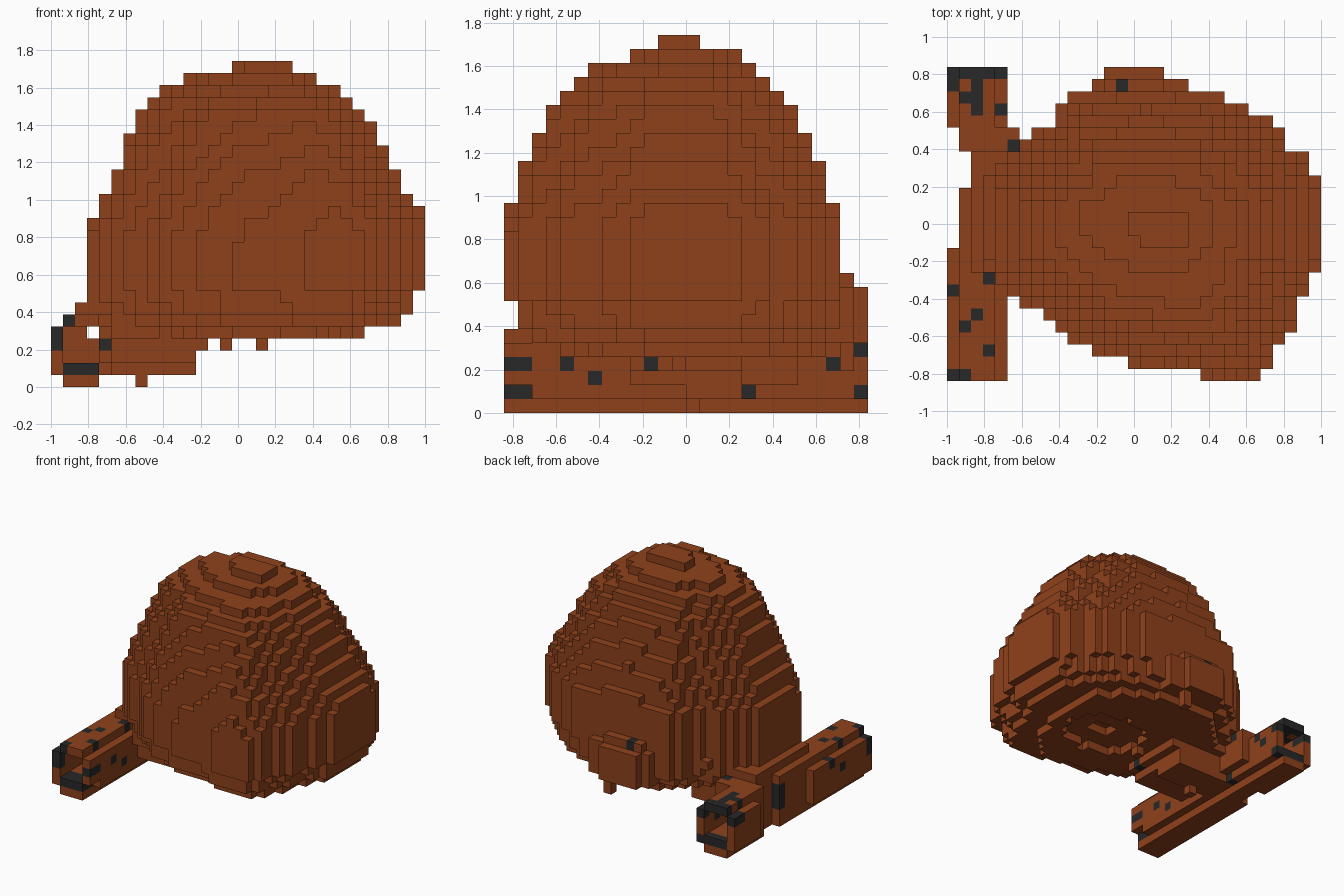
import bpy
import bmesh
from mathutils import Vector

default_cube = bpy.data.objects.get("Cube")
if default_cube:
    bpy.data.objects.remove(default_cube, do_unlink=True)

CELL = 2 / 31
ORIGIN = Vector((-1, -13 * CELL, 0))


def make_material(name, colour):
    material = bpy.data.materials.new(name)
    material.use_nodes = True
    material.diffuse_color = colour
    material.node_tree.nodes["Principled BSDF"].inputs["Base Color"].default_value = colour
    return material


MATERIALS = [make_material("brown", (0.272, 0.053, 0.011, 1)),
             make_material("charcoal", (0.021, 0.021, 0.022, 1))]


def block(xs, ys, zs):
    """All cells of a box, each range given as (start, end)."""
    return {(i, j, k) for i in range(*xs) for j in range(*ys) for k in range(*zs)}


def build(name, cells, solid, dark=()):
    """Make one mesh from the outer faces of a set of cells."""
    bm = bmesh.new()
    corners = {}

    def corner(point):
        if point not in corners:
            corners[point] = bm.verts.new(ORIGIN + Vector(point) * CELL)
        return corners[point]

    for cell in sorted(cells):
        for axis in range(3):
            for side in (0, 1):
                neighbour = list(cell)
                neighbour[axis] += 2 * side - 1
                if tuple(neighbour) in solid:
                    continue
                u, v = (axis + 1) % 3, (axis + 2) % 3
                loop = []
                for du, dv in ((0, 0), (1, 0), (1, 1), (0, 1)):
                    point = list(cell)
                    point[axis] += side
                    point[u] += du
                    point[v] += dv
                    loop.append(corner(tuple(point)))
                face = bm.faces.new(loop if side else loop[::-1])
                face.material_index = int(cell in dark)
    mesh = bpy.data.meshes.new(name)
    bm.to_mesh(mesh)
    bm.free()
    for material in MATERIALS:
        mesh.materials.append(material)
    obj = bpy.data.objects.new(name, mesh)
    bpy.context.collection.objects.link(obj)


def interpolate(table, key):
    """Blend the rows of a table that is sorted by its first column."""
    for low, high in zip(table, table[1:]):
        if low[0] <= key <= high[0]:
            t = (key - low[0]) / (high[0] - low[0])
            return [a + (b - a) * t for a, b in zip(low[1:], high[1:])]


# Widest outline of the mound: left and right end of each row, front to back
ROWS = [(21, 26), (15, 27), (12, 27), (10, 28), (9, 29), (8, 29), (6, 29),
        (5, 30), (4, 30)] + [(3, 31)] * 8 + [
        (4, 30), (5, 30), (6, 28), (8, 28), (9, 27), (9, 25), (10, 23)]
OUTLINE = [(-0.1, 23.5, 23.5)]
OUTLINE += [(j + 0.5, left, right) for j, (left, right) in enumerate(ROWS)]
OUTLINE += [(24.1, 16, 16)]

# Mound profile: layer, then its left, right, front and back limits
WIDEST = (2.55, 31.45, 0, 24)
PROFILE = [(4, 6.5, 26.3, 4.2, 22.8), (5, 4, 29.3, 2, 23.4),
           (6, 2.9, 30.2, 1, 24), (7, 2.7, 30.4, 0.8, 24),
           (8, *WIDEST), (10, *WIDEST),
           (13, 3.4, 31.1, 0.15, 24), (17, 5.13, 28.86, 1.35, 22.45),
           (22, 7.3, 26.05, 3.8, 20.2), (23, 8.1, 25.1, 4.9, 19.2),
           (24, 9.2, 23.9, 6.1, 18.2), (25, 11.1, 22.1, 8.8, 16.9),
           (26, 14.8, 20.2, 10.9, 14.1)]


def in_mound(i, j, level):
    """Scale a cell into the widest layer and test it against the outline."""
    left, right, front, back = interpolate(PROFILE, level)
    wide_left, wide_right, wide_front, wide_back = WIDEST
    x = wide_left + (i + 0.5 - left) / (right - left) * (wide_right - wide_left)
    y = wide_front + (j + 0.5 - front) / (back - front) * (wide_back - wide_front)
    if not OUTLINE[0][0] <= y <= OUTLINE[-1][0]:
        return False
    row_left, row_right = interpolate(OUTLINE, y)
    bulge = 0.45 * max(0, 1 - ((y - 12.5) / 12.5) ** 2)
    return row_left - bulge <= x <= row_right + bulge


mound = {c for c in block((0, 31), (0, 26), (4, 27)) if in_mound(*c)}
mound.add((14, 12, 3))

# Shallow stepped hollow under the mound
mound -= {(i, j, 4) for i, j, k in mound
          if ((i - 19) / 5) ** 2 + ((j - 12) / 4) ** 2 <= 1}
mound -= block((18, 21), (11, 13), (5, 6))

# Ledge on the back of the mound, with one short leg
ledge = block((12, 20), (23, 25), (5, 9)) | block((13, 18), (25, 26), (5, 9))
ledge |= block((13, 18), (24, 25), (9, 10)) | block((17, 18), (24, 25), (3, 5))
ledge -= mound
ledge_dark = {(14, 24, 9)}

# Hollow log: a five-cell ring whose outer side wanders inward mid-length
log = set()
for j in range(26):
    inset = 0
    if 11 <= j <= 20:
        inset = 2 if 16 <= j <= 18 else 1
    ring = block((0, 5), (j, j + 1), (1, 5)) | block((1, 4), (j, j + 1), (0, 6))
    ring -= block((1, 4), (j, j + 1), (2, 5))
    if 4 < j < 21:
        ring |= block((1, 3), (j, j + 1), (2, 5)) | block((3, 4), (j, j + 1), (2, 4))
    log |= {c for c in ring if c[0] >= inset}
log -= block((4, 5), (0, 2), (1, 2))
log |= block((2, 6), (9, 19), (6, 7)) | block((4, 6), (17, 21), (2, 6))

# Charcoal patches: on the top, on both flanks and around both ends
log_dark = block((0, 1), (0, 1), (3, 5)) | block((1, 4), (0, 2), (1, 2))
log_dark |= block((0, 5), (25, 26), (4, 6)) | block((1, 5), (25, 26), (1, 2))
log_dark |= block((1, 2), (15, 16), (2, 5))
for i, j in ((0, 0), (1, 0), (3, 2), (1, 4), (2, 5), (0, 7), (3, 8), (0, 24),
             (2, 24), (1, 23), (2, 23), (2, 22), (4, 22), (5, 19)):
    log_dark.add((i, j, max(c[2] for c in log if c[:2] == (i, j))))
for j, k in ((0, 3), (1, 3), (4, 3), (6, 2), (17, 1), (23, 3)):
    log_dark.add((4, j, k))
log_dark.add((0, 5, 3))

# Stepped bracket between the log and the mound
bracket = block((5, 13), (9, 17), (3, 4)) | block((5, 12), (9, 17), (2, 3))
bracket |= block((5, 12), (13, 17), (1, 2)) | block((5, 9), (8, 18), (4, 6))
bracket.add((7, 13, 0))
bracket_dark = {(12, 10, 3)}

bracket -= mound | log
mound -= log
solid = mound | ledge | log | bracket
build("mound", mound, solid)
build("back_ledge", ledge, solid, ledge_dark)
build("hollow_log", log, solid, log_dark)
build("log_bracket", bracket, solid, bracket_dark)
